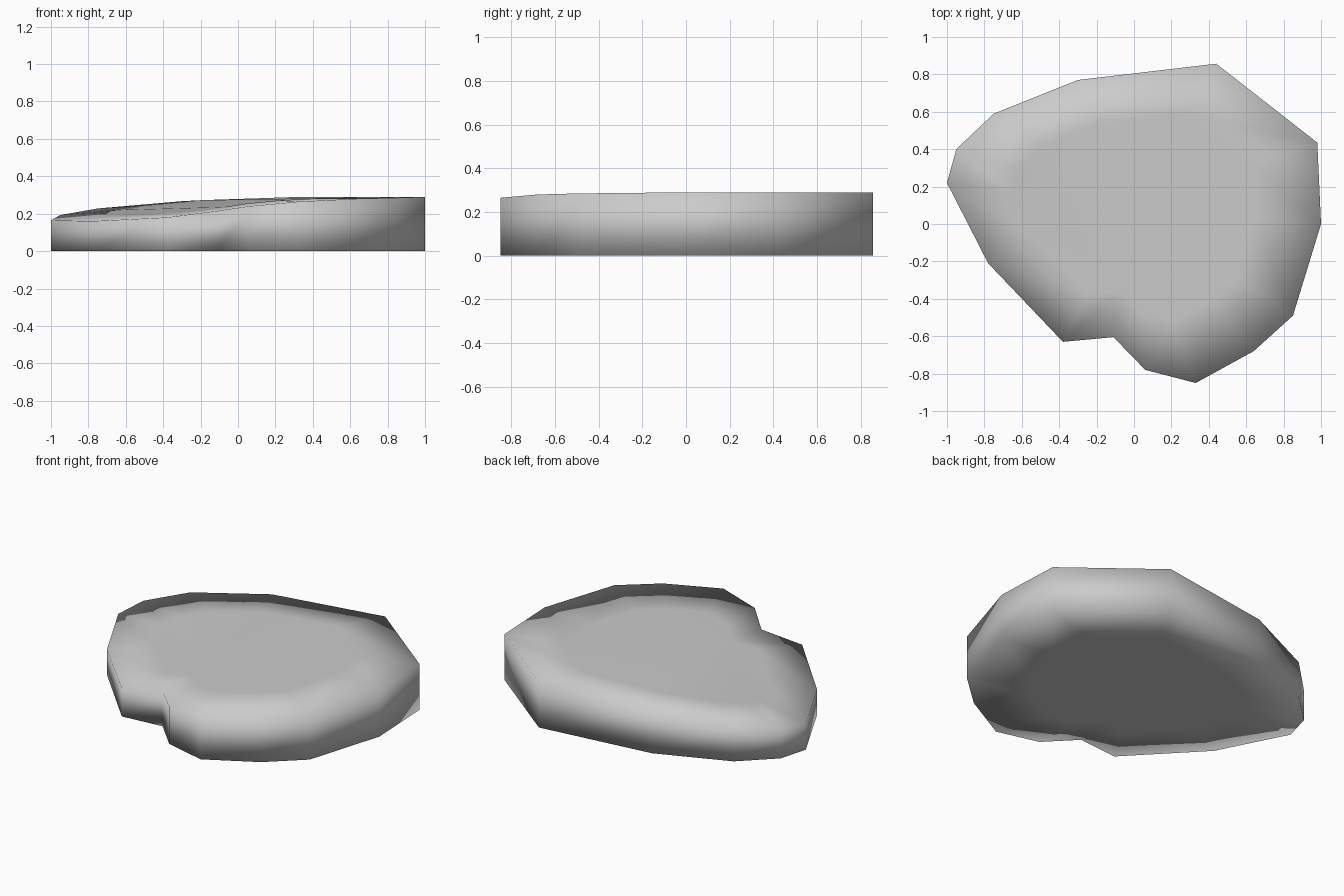
import bpy
import bmesh
from mathutils import Vector

default_cube = bpy.data.objects.get("Cube")
if default_cube:
    bpy.data.objects.remove(default_cube, do_unlink=True)

# Stone colour
stone = bpy.data.materials.new("grey_stone")
stone.use_nodes = True
grey = (0.6, 0.6, 0.6, 1)
stone.diffuse_color = grey
stone.node_tree.nodes["Principled BSDF"].inputs["Base Color"].default_value = grey

# Rim of the slab, anticlockwise from the left tip: x, y, height
RIM = [
    (-1, .22, .165), (-.78, -.21, .16), (-.38, -.63, .18), (-.11, -.605, .215),
    (.06, -.78, .24), (.33, -.85, .265), (.64, -.68, .28), (.85, -.49, .285),
    (1, 0, .29), (.98, .435, .29), (.44, .857, .29), (-.3, .77, .267),
    (-.75, .59, .228), (-.95, .4, .193),
]
CENTRE = Vector((0, .1))
INSET = .65


def add_ring(bm, height, scale):
    """Ring of vertices following the rim, shrunk towards the centre."""
    ring = []
    for x, y, z in RIM:
        flat = CENTRE.lerp(Vector((x, y)), scale)
        ring.append(bm.verts.new((flat.x, flat.y, height(z))))
    return ring


def bridge(bm, lower, upper):
    """Band of quads joining two rings."""
    for i in range(len(lower)):
        j = (i + 1) % len(lower)
        bm.faces.new((lower[i], lower[j], upper[j], upper[i]))


# Slab: inset underside, upright wall, gently rising border and flat top
bm = bmesh.new()
rings = [
    add_ring(bm, lambda z: 0, INSET),
    add_ring(bm, lambda z: 0, 1),
    add_ring(bm, lambda z: z, 1),
    add_ring(bm, lambda z: z + (.285 - z) * .3, INSET),
]
for lower, upper in zip(rings, rings[1:]):
    bridge(bm, lower, upper)
bm.faces.new(rings[-1])
bm.faces.new(rings[0][::-1])
bmesh.ops.recalc_face_normals(bm, faces=bm.faces)
for face in bm.faces:
    face.smooth = True

mesh = bpy.data.meshes.new("stone_slab")
bm.to_mesh(mesh)
bm.free()
mesh.materials.append(stone)
slab = bpy.data.objects.new("stone_slab", mesh)
bpy.context.collection.objects.link(slab)
